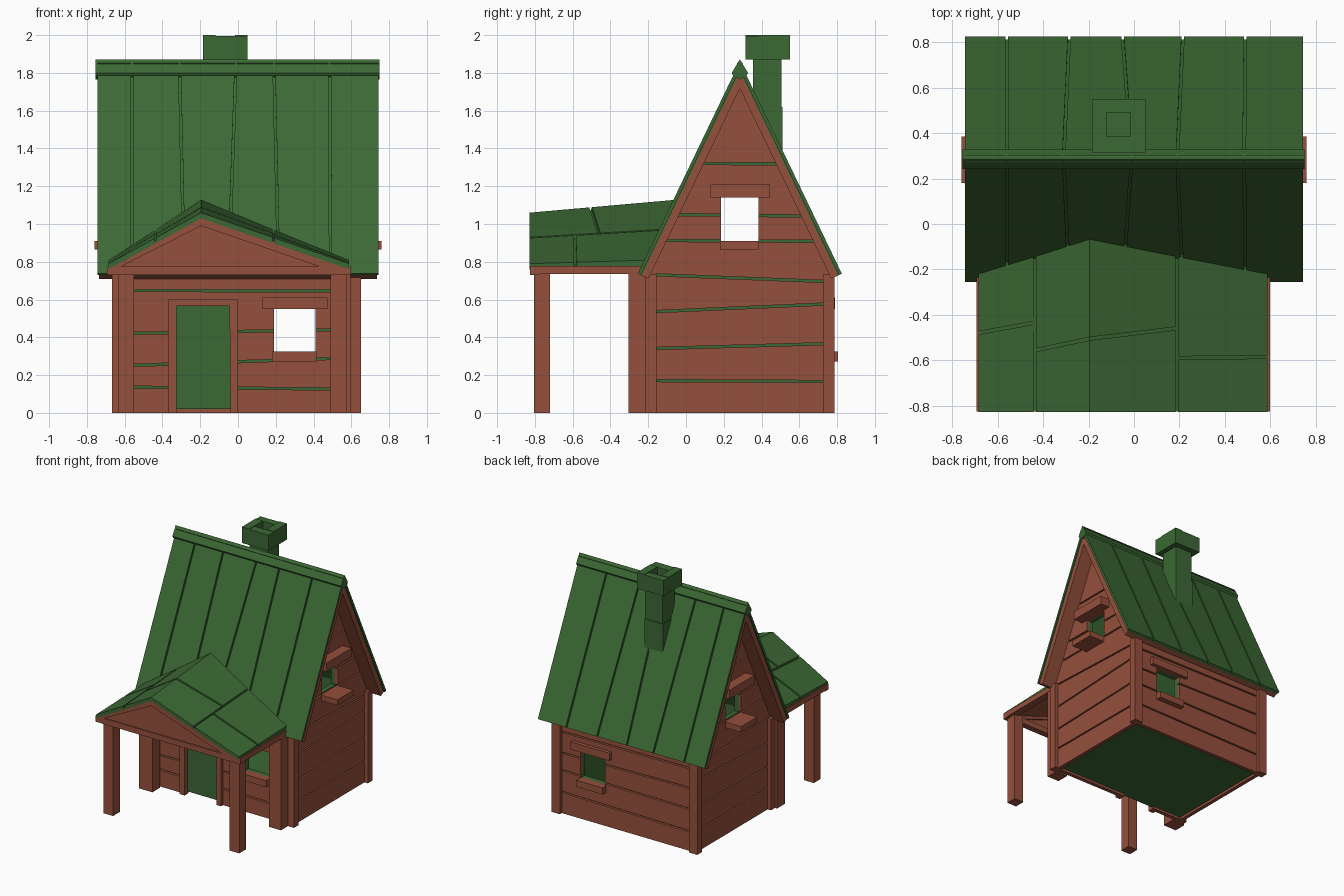
import bpy, bmesh
from mathutils import Vector

if "Cube" in bpy.data.objects:
    bpy.data.objects.remove(bpy.data.objects["Cube"])

def material(name, rgb):
    m = bpy.data.materials.new(name)
    m.diffuse_color = (*rgb, 1)
    m.use_nodes = True
    m.node_tree.nodes["Principled BSDF"].inputs["Base Color"].default_value = m.diffuse_color
    return m

BROWN = material("brown_wood", (0.30, 0.08, 0.045))
GREEN = material("green_paint", (0.045, 0.14, 0.035))

def solid(name, parts, mat=None):
    """One object from prisms, each given as (polygon points, extrusion vector)."""
    bm = bmesh.new()
    for pts, off in parts:
        a = [bm.verts.new(p) for p in pts]
        b = [bm.verts.new(Vector(p) + Vector(off)) for p in pts]
        n = len(a)
        bm.faces.new(a)
        bm.faces.new(b[::-1])
        for i in range(n):
            bm.faces.new((a[i], b[i], b[(i + 1) % n], a[(i + 1) % n]))
    bmesh.ops.recalc_face_normals(bm, faces=bm.faces[:])
    me = bpy.data.meshes.new(name)
    bm.to_mesh(me)
    bm.free()
    ob = bpy.data.objects.new(name, me)
    bpy.context.collection.objects.link(ob)
    if mat:
        me.materials.append(mat)
    return ob

def box(x0, x1, y0, y1, z0, z1):
    return ([(x0, y0, z0), (x1, y0, z0), (x1, y1, z0), (x0, y1, z0)], (0, 0, z1 - z0))

def cut(ob, *cutters):
    for c in cutters:
        c.hide_render = True
        mod = ob.modifiers.new("cut", 'BOOLEAN')
        mod.operation, mod.solver, mod.object = 'DIFFERENCE', 'EXACT', c
    dg = bpy.context.evaluated_depsgraph_get()
    me = bpy.data.meshes.new_from_object(ob.evaluated_get(dg))
    ob.modifiers.clear()
    ob.data = me

YC, C, S, DY = 0.285, 1.86, 2.08, 0.54   # ridge y, ridge z, roof slope, half span
N = (0.901, 0.433)                       # roof normal (y, z)

def roof_z(dy, depth=0.0):
    return C - depth * 2.308 - S * dy

def house_profile(x, half, bottom, depth):
    zs = roof_z(half, depth)
    return [(x, YC - half, bottom), (x, YC + half, bottom), (x, YC + half, zs),
            (x, YC, roof_z(0, depth)), (x, YC - half, zs)]

# Cutters: windows run straight through the house
windows = solid("window_cutter", [box(0.19, 0.41, -2, 2, 0.325, 0.55),
                                  box(-2, 2, 0.185, 0.385, 0.91, 1.14)])
room = solid("room_cutter", [(house_profile(-0.56, 0.415, 0.06, 0.10), (1.12, 0, 0))])
doorway = solid("door_cutter", [box(-0.33, -0.04, -0.5, 0, -0.1, 0.57)])

# Green hollow core
core = solid("house_core", [(house_profile(-0.60, 0.455, 0.02, 0.06), (1.2, 0, 0))], GREEN)
cut(core, room, windows)

# Side plank walls with gables
W = 0.012
side_gaps = [(.165, .16), (.335, .36), (.53, .57), (.725, .69), (.907, .902), (1.045, 1.035), (1.315, 1.312)]
gaps = solid("side_gap_cutter", [([(-1, -0.16, a), (-1, 0.73, b), (-1, 0.73, b + W), (-1, -0.16, a + W)],
                                  (2, 0, 0)) for a, b in side_gaps])
for s, label in ((1, "right"), (-1, "left")):
    wall = solid(label + "_plank_wall", [(house_profile(s * 0.59, 0.475, 0, 0.06), (s * 0.03, 0, 0))], BROWN)
    cut(wall, gaps, windows)
    solid(label + "_gable_window_trim", [
        box(*sorted((s * 0.61, s * 0.70)), 0.13, 0.445, 1.14, 1.21),
        box(*sorted((s * 0.61, s * 0.76)), 0.18, 0.385, 0.865, 0.91)], BROWN)

# Front and back plank walls
long_walls = (("front", -0.19, -1, [(.13, .12), (.245, .285), (.415, .435), (.642, .64), (.73, .715)]),
              ("back", 0.73, 1, [(.15, .165), (.33, .34), (.50, .48), (.66, .65)]))
for label, y, s, levels in long_walls:
    wall = solid(label + "_plank_wall", [box(-0.6, 0.6, y, y + 0.03, 0, 0.74)], BROWN)
    g = solid(label + "_gap_cutter", [([(-0.57, y - 0.1, a), (0.57, y - 0.1, b), (0.57, y - 0.1, b + W),
                                        (-0.57, y - 0.1, a + W)], (0, 0.2, 0)) for a, b in levels])
    cut(wall, g, windows, *([doorway] if s < 0 else []))
    f = YC + s * 0.47
    solid(label + "_window_trim", [
        box(0.13, 0.475, *sorted((f, f + s * 0.035)), 0.55, 0.612),
        box(0.18, 0.415, *sorted((f, f + s * 0.05)), 0.272, 0.325)], BROWN)

# Door and frame
solid("door", [box(-0.33, -0.04, -0.18, -0.15, 0.02, 0.57)], GREEN)
solid("door_frame", [box(-0.37, -0.325, -0.215, -0.17, 0, 0.60),
                     ([(-0.04, -0.215, 0), (0, -0.215, 0), (0, -0.215, .6), (-0.045, -0.215, .6)], (0, 0.045, 0)),
                     box(-0.325, -0.045, -0.21, -0.17, 0.565, 0.60)], BROWN)

# Corner posts
for sx in (-1, 1):
    for sy in (-1, 1):
        x = sorted((sx * 0.575, sx * 0.65))
        y = sorted((YC + sy * 0.44, YC + sy * 0.50))
        solid("corner_post", [box(*x, *y, 0, 0.735)], BROWN)

# Roof: brown rafter layer, thin green sheet, separate green boards
def chevron(x, d0, d1):
    def end(s, d):
        return (x, YC + s * (DY - N[0] * d), roof_z(DY) - N[1] * d)
    return [end(-1, d0), (x, YC, roof_z(0, d0)), end(1, d0),
            end(1, d1), (x, YC, roof_z(0, d1)), end(-1, d1)]

solid("roof_rafters", [(chevron(-0.735, 0.022, 0.062), (1.47, 0, 0))], BROWN)
solid("roof_sheet", [(chevron(-0.735, 0.014, 0.024), (1.47, 0, 0))], GREEN)
seams = [(-.751, -.749), (-.56, -.56), (-.31, -.285), (-.01, -.05), (.19, .215), (.485, .49), (.751, .749)]
for s, label in ((-1, "front"), (1, "back")):
    boards = []
    for (t0, b0), (t1, b1) in zip(seams, seams[1:]):
        g = W / 2
        ze, ye = roof_z(DY), YC + s * DY
        boards.append(([(t0 + g, YC, C), (t1 - g, YC, C), (b1 - g, ye, ze), (b0 + g, ye, ze)],
                       (0, -s * N[0] * 0.018, -N[1] * 0.018)))
    solid(label + "_roof_boards", boards, GREEN)
solid("ridge_cap", [([(-0.755, YC, 1.872), (-0.755, YC - 0.043, 1.80), (-0.755, YC - 0.035, 1.785),
                      (-0.755, YC, 1.765), (-0.755, YC + 0.035, 1.785), (-0.755, YC + 0.043, 1.80)],
                     (1.505, 0, 0))], GREEN)

# Chimney: hollow stack on a base, pinwheel cap blocks
stack = solid("chimney_stack", [box(-0.145, 0.01, 0.355, 0.505, 1.60, 1.88)], GREEN)
flue = solid("flue_cutter", [box(-0.12, -0.015, 0.385, 0.49, 1.65, 2.2)])
cut(stack, flue)
solid("chimney_base", [box(-0.15, 0.015, 0.35, 0.51, 1.33, 1.62)], GREEN)
solid("chimney_cap", [box(-0.185, -0.015, 0.49, 0.55, 1.87, 1.995),
                      box(-0.015, 0.05, 0.385, 0.55, 1.87, 2.0),
                      box(-0.12, 0.05, 0.315, 0.385, 1.87, 1.995),
                      box(-0.185, -0.12, 0.315, 0.49, 1.87, 2.0)], GREEN)

# Porch roof surface, off-centre ridge, rising slightly to the back
RX, XL, XR, YF = -0.195, -0.685, 0.588, -0.828

def porch_pt(x, y, drop=0.0):
    t = (x - XL) / (RX - XL) if x < RX else (XR - x) / (XR - RX)
    if y is None:                       # back edge meets the main roof
        y = -0.205 + 0.145 * t
    ridge, eave = 1.06 + (y - YF) * 0.088, 0.79 + (y - YF) * 0.03
    return (x, y, eave + (ridge - eave) * t - drop)

def porch_board(x0, x1, f0, f1, b0, b1, drop=0.0, thick=0.03):
    return ([porch_pt(x0, f0, drop), porch_pt(x1, f1, drop), porch_pt(x1, b1, drop), porch_pt(x0, b0, drop)],
            (0, 0, -thick))

strips = [(XL, -0.443, -.48, -.435), (-0.431, RX, -.555, -.505), (RX, 0.182, -.505, -.46), (0.194, XR, -.59, -.585)]
boards = []
for x0, x1, m0, m1 in strips:
    boards += [porch_board(x0, x1, YF, YF, m0 - .007, m1 - .007),
               porch_board(x0, x1, m0 + .007, m1 + .007, None, None)]
solid("porch_roof_boards", boards, GREEN)
solid("porch_roof_sheet", [porch_board(a, b, -.82, -.82, None, None, 0.018, 0.014)
                           for a, b in ((XL, RX), (RX, XR))], GREEN)
solid("porch_ceiling", [porch_board(a, b, -.82, -.82, None, None, 0.03, 0.02)
                        for a, b in ((XL, RX), (RX, XR))], BROWN)

# Porch gable, beams and posts
F = -0.825
solid("porch_gable_frame", [
    ([(-.693, F, .73), (.598, F, .73), (.598, F, .775), (-.693, F, .775)], (0, 0.05, 0)),
    ([(-.693, F, .775), (-.62, F, .775), (RX, F, .99), (RX, F, 1.036)], (0, 0.05, 0)),
    ([(.598, F, .775), (.43, F, .775), (RX, F, .99), (RX, F, 1.036)], (0, 0.05, 0))], BROWN)
solid("porch_gable_panel", [([(-.65, F + .01, .77), (.48, F + .01, .77), (RX, F + .01, 1.0)], (0, 0.025, 0))], BROWN)
solid("porch_side_beams", [box(-.693, -.63, F, -.2, .735, .778), box(.54, .598, F, -.2, .735, .778)], BROWN)
solid("porch_front_posts", [box(-.635, -.55, -.805, -.72, 0, .75), box(.49, .575, -.805, -.72, 0, .75)], BROWN)
solid("porch_back_posts", [box(-.668, -.55, -.305, -.205, 0, .76), box(.49, .596, -.305, -.205, 0, .76)], BROWN)

for ob in [o for o in bpy.data.objects if o.name.endswith("_cutter")]:
    bpy.data.objects.remove(ob)
